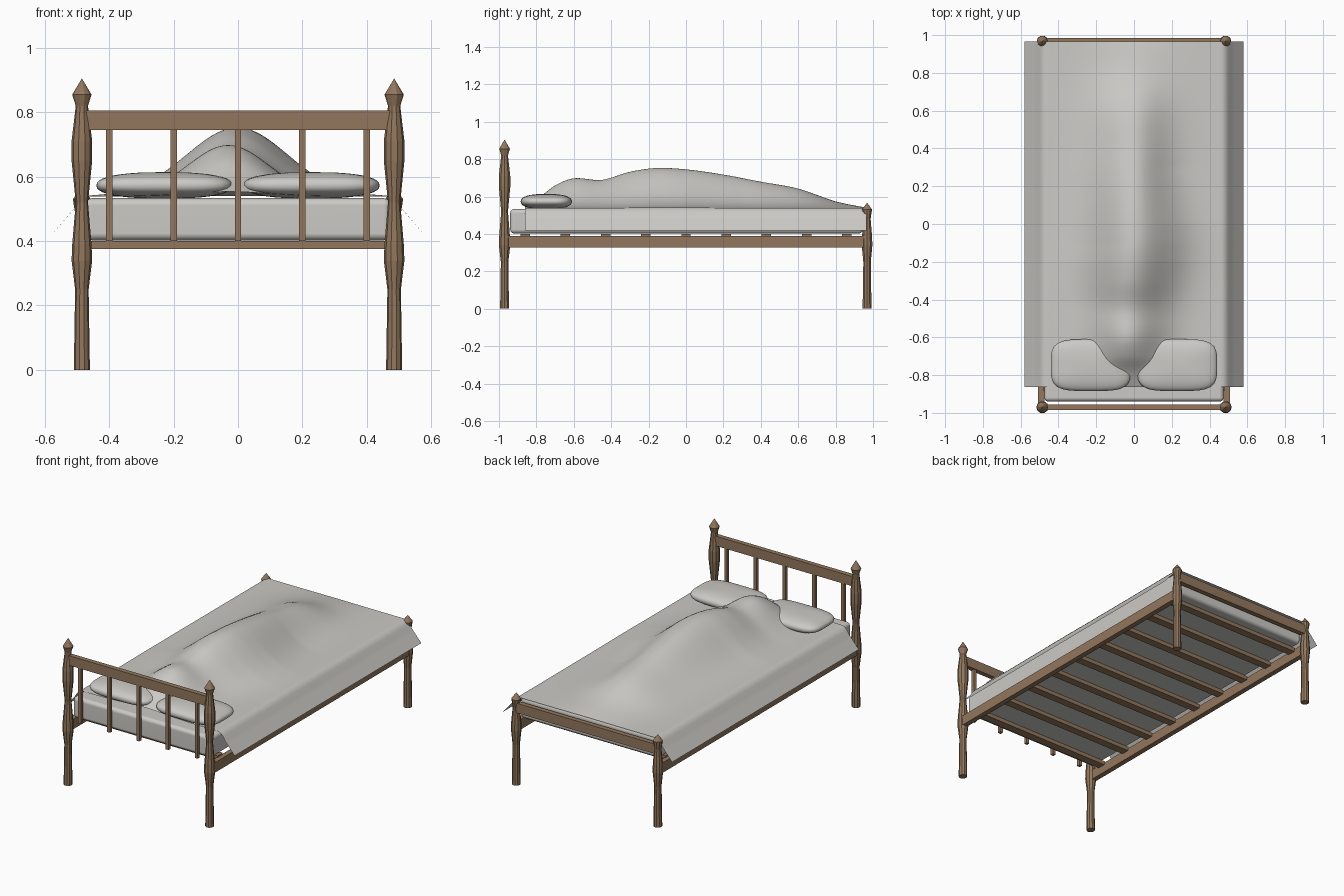
import bpy, bmesh, math

cube = bpy.data.objects.get("Cube")
if cube:
    bpy.data.objects.remove(cube, do_unlink=True)


def material(name, rgb):
    m = bpy.data.materials.new(name)
    m.use_nodes = True
    m.diffuse_color = (*rgb, 1)
    m.node_tree.nodes["Principled BSDF"].inputs["Base Color"].default_value = (*rgb, 1)
    return m


wood = material("brown wood", (0.29, 0.185, 0.11))
linen = material("pale grey linen", (0.6, 0.59, 0.56))


def finish(name, bm, mat, smooth=False):
    bmesh.ops.recalc_face_normals(bm, faces=bm.faces)
    me = bpy.data.meshes.new(name)
    bm.to_mesh(me)
    bm.free()
    me.materials.append(mat)
    for p in me.polygons:
        p.use_smooth = smooth
    ob = bpy.data.objects.new(name, me)
    bpy.context.collection.objects.link(ob)
    return ob


def box(name, x, y, z, mat=wood):
    """Box from (min, max) pairs along each axis."""
    bm = bmesh.new()
    bmesh.ops.create_cube(bm, size=1)
    for v in bm.verts:
        v.co = [(a + b) / 2 + c * (b - a) for c, (a, b) in zip(v.co, (x, y, z))]
    return finish(name, bm, mat)


def post(name, x, y, profile, sides=10):
    """Turned post from (radius, height) pairs, closed by a pointed tip."""
    bm = bmesh.new()
    rings = [[bm.verts.new((x + r * math.cos(i * math.tau / sides),
                            y + r * math.sin(i * math.tau / sides), z))
              for i in range(sides)] for r, z in profile[:-1]]
    tip = bm.verts.new((x, y, profile[-1][1]))
    bm.faces.new(rings[0])
    for i in range(sides):
        j = (i + 1) % sides
        for a, b in zip(rings, rings[1:]):
            bm.faces.new((a[i], a[j], b[j], b[i]))
        bm.faces.new((rings[-1][i], rings[-1][j], tip))
    return finish(name, bm, wood)


# Posts and side rails
head_profile = [(.025, 0), (.021, .25), (.032, .34), (.03, .39), (.019, .52), (.032, .65),
                (.032, .71), (.019, .82), (.03, .855), (0, .905)]
foot_profile = [(.025, 0), (.021, .25), (.03, .34), (.028, .39), (.02, .48), (.028, .53), (0, .567)]
for side, s in (("left", 1), ("right", -1)):
    post(f"head_post_{side}", s * .485, -.97, head_profile)
    post(f"foot_post_{side}", s * .485, .968, foot_profile)
    box(f"side_rail_{side}", sorted((s * .475, s * .507)), (-.97, .968), (.328, .39))

# Headboard, footboard and slats
box("head_rail", (-.48, .48), (-.985, -.955), (.745, .805))
box("foot_rail", (-.48, .48), (.955, .985), (.45, .51))
for i in range(5):
    x = (i - 2) * .2
    box(f"spindle_{i + 1}", (x - .01, x + .01), (-.98, -.96), (.4, .75))
for i in range(9):
    y = -.86 + i * .215
    box(f"slat_{i + 1}", (-.48, .48), (y - .025, y + .025), (.376, .4))

# Mattress
mattress = box("mattress", (-.475, .475), (-.94, .945), (.402, .533), linen)
bevel = mattress.modifiers.new("soft edges", "BEVEL")
bevel.width = .022
bevel.segments = 4
for p in mattress.data.polygons:
    p.use_smooth = True
normals = mattress.modifiers.new("even shading", "WEIGHTED_NORMAL")
normals.keep_sharp = True

# Pillows
for side, s in (("left", 1), ("right", -1)):
    bm = bmesh.new()
    bmesh.ops.create_uvsphere(bm, u_segments=48, v_segments=20, radius=1)
    for v in bm.verts:
        r = math.hypot(v.co.x, v.co.y)
        z = math.copysign(abs(v.co.z) ** .85, v.co.z)
        if r > 1e-5:
            c, d = v.co.x / r, v.co.y / r
            k = r ** .8 / (c ** 4 + d ** 4) ** .25
        else:
            c = d = k = 0
        v.co = (s * .228 + .212 * c * k, -.747 + .137 * d * k, .573 + .041 * z)
    finish(f"pillow_{side}", bm, linen, True)

# Blanket draped over a lying body: ridge heights along the length
ridge = [(-.87, .01), (-.78, .06), (-.7, .12), (-.6, .158), (-.45, .15), (-.3, .193), (-.16, .213),
         (0, .206), (.2, .178), (.4, .14), (.6, .103), (.8, .035), (.97, 0)]


def ridge_height(y):
    """Smooth curve through the ridge points."""
    pts = [ridge[0]] + ridge + [ridge[-1]]
    for k in range(1, len(pts) - 2):
        (y1, h1), (y2, h2) = pts[k], pts[k + 1]
        if y <= y2:
            t = max(0, (y - y1) / (y2 - y1))
            m1 = (h2 - pts[k - 1][1]) / (y2 - pts[k - 1][0]) * (y2 - y1)
            m2 = (pts[k + 2][1] - h1) / (pts[k + 2][0] - y1) * (y2 - y1)
            return (h1 * (1 + 2 * t) * (1 - t) ** 2 + m1 * t * (1 - t) ** 2
                    + h2 * t * t * (3 - 2 * t) - m2 * t * t * (1 - t))
    return 0


def blanket_height(x, y):
    spread = .125 + .03 * min(1, max(0, (y + .6) / .4))
    centre = -.03 if y < -.5 else -.03 * max(0, 1 - (y + .5) / .4)
    if y > 0 and x > centre:
        spread -= .03 * min(1, y / .3)
    z = .539 + ridge_height(y) * math.exp(-.5 * ((x - centre) / spread) ** 2)
    over = abs(x) - .475
    if over > 0:
        z -= 1.15 * over * min(1, .35 + over / .06)
    return z


bm = bmesh.new()
cols, rows = 72, 96
grid = []
for j in range(rows + 1):
    y = -.862 + 1.827 * j / rows
    grid.append([bm.verts.new((x, y, blanket_height(x, y)))
                 for x in (-.58 + 1.16 * i / cols for i in range(cols + 1))])
for a, b in zip(grid, grid[1:]):
    for i in range(cols):
        bm.faces.new((a[i], a[i + 1], b[i + 1], b[i]))
blanket = finish("blanket", bm, linen, True)
if blanket.data.polygons[0].normal.z < 0:
    blanket.data.flip_normals()
